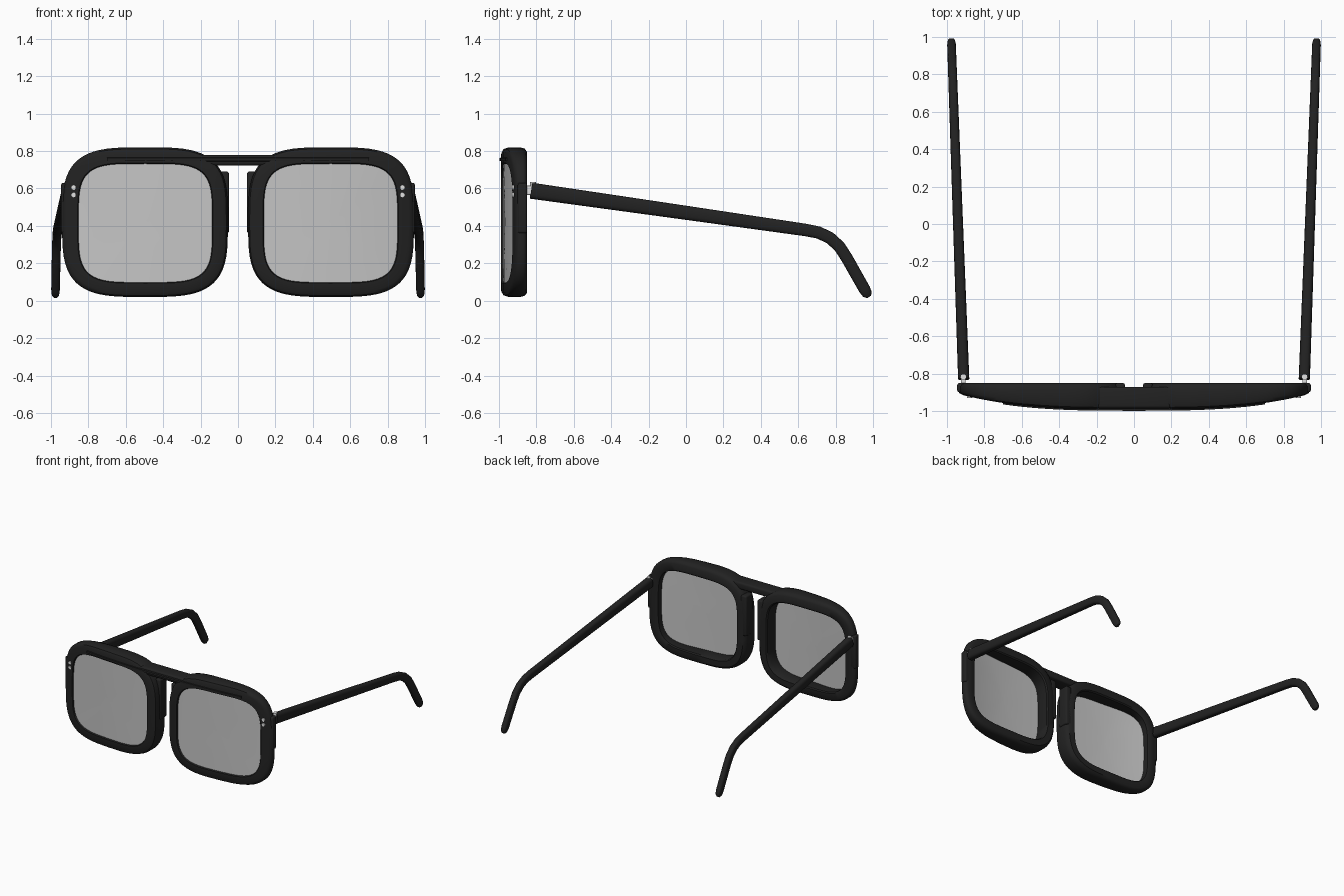
import bpy, bmesh, math
from mathutils import Vector, Matrix

cube = bpy.data.objects.get("Cube")
if cube:
    bpy.data.objects.remove(cube, do_unlink=True)


def material(name, value, rough):
    m = bpy.data.materials.new(name)
    m.use_nodes = True
    color = (value, value, value, 1)
    m.diffuse_color = color
    node = m.node_tree.nodes["Principled BSDF"]
    node.inputs["Base Color"].default_value = color
    node.inputs["Roughness"].default_value = rough
    return m


BLACK = material("black plastic", 0.016, 0.5)
GLASS = material("grey lens", 0.56, 0.4)
METAL = material("light metal", 0.75, 0.4)
BACK = -0.85


def front(x):
    """Depth of the gently wrapped front surface."""
    return -0.99 + 0.085 * abs(x / 0.95) ** 3


def finish(name, bm, mat, mirror=True):
    bmesh.ops.recalc_face_normals(bm, faces=bm.faces)
    me = bpy.data.meshes.new(name)
    bm.to_mesh(me)
    bm.free()
    me.materials.append(mat)
    for p in me.polygons:
        p.use_smooth = True
    me.set_sharp_from_angle(angle=math.radians(40))
    ob = bpy.data.objects.new(name, me)
    bpy.context.collection.objects.link(ob)
    if mirror:
        ob.modifiers.new("Mirror", "MIRROR").use_mirror_merge = False
    return ob


def loft(name, rings, mat, closed=False, mirror=True):
    """Skin a list of equal rings, either capped or joined end to start."""
    bm = bmesh.new()
    loops = [[bm.verts.new(p) for p in r] for r in rings]
    n = len(loops[0])
    pairs = list(zip(loops, loops[1:]))
    if closed:
        pairs.append((loops[-1], loops[0]))
    else:
        bm.faces.new(loops[0])
        bm.faces.new(loops[-1])
    for a, b in pairs:
        for i in range(n):
            j = (i + 1) % n
            bm.faces.new((a[i], a[j], b[j], b[i]))
    return finish(name, bm, mat, mirror)


def squircle(cx, cz, rx, rz, power, n=72):
    pts = []
    for i in range(n):
        a = math.tau * i / n
        c, s = math.cos(a), math.sin(a)
        pts.append(Vector((cx + rx * math.copysign(abs(c) ** (2 / power), c), 0,
                           cz + rz * math.copysign(abs(s) ** (2 / power), s))))
    return pts


def block(name, lo, hi, bevel, mat, mirror=True):
    lo, hi = Vector(lo), Vector(hi)
    bm = bmesh.new()
    bmesh.ops.create_cube(bm, size=1)
    for v in bm.verts:
        v.co = (lo + hi) / 2 + v.co * (hi - lo)
    bmesh.ops.bevel(bm, geom=bm.edges[:], offset=bevel, segments=3,
                    profile=0.5, affect="EDGES")
    return finish(name, bm, mat, mirror)


def cylinder(name, center, radius, length, axis, mat):
    bm = bmesh.new()
    turn = Matrix.Rotation(math.pi / 2, 4, "X") if axis == "Y" else Matrix()
    bmesh.ops.create_cone(bm, cap_ends=True, segments=16, radius1=radius,
                          radius2=radius, depth=length,
                          matrix=Matrix.Translation(center) @ turn)
    return finish(name, bm, mat)


# Rims: section given as (inner to outer, front to back)
outer = squircle(0.497, 0.42, 0.443, 0.40, 3.5)
inner = squircle(0.495, 0.415, 0.357, 0.317, 4.2)
section = [(0, 0.08), (0.06, 0), (0.7, 0), (0.9, 0.07), (1, 0.25), (1, 0.72),
           (0.92, 0.9), (0.72, 1), (0.1, 1), (0, 0.93)]
rings = []
for t, d in section:
    ring = []
    for a, b in zip(inner, outer):
        p = a.lerp(b, t)
        p.y = front(p.x) + (BACK - front(p.x)) * d
        ring.append(p)
    rings.append(ring)
loft("rims", rings, BLACK, closed=True)

# Lenses: thin curved sheets just behind the front edge
mid = Vector((0.495, 0, 0.415))
rings = []
scales = (0.05, 0.35, 0.7, 1.01)
for offset, order in ((0.012, scales), (0.028, scales[::-1])):
    for k in order:
        ring = [mid.lerp(p, k) for p in inner]
        for p in ring:
            p.y = front(p.x) + offset
        rings.append(ring)
loft("lenses", rings, GLASS)

# Bridge and the slim ridge running along the brow
block("bridge", (-0.2, -0.985, 0.722), (0.2, -0.87, 0.78), 0.015, BLACK, False)
rings = []
for i in range(29):
    x = -0.7 + i * 0.05
    y = front(x)
    rings.append([(x, y - 0.008, 0.747), (x, y - 0.008, 0.763),
                  (x, y + 0.02, 0.768), (x, y + 0.02, 0.742)])
loft("brow_ridge", rings, BLACK, mirror=False)

# Nose pads and end plates on the rim edges
block("nose_pads", (0.048, -0.94, 0.36), (0.1, BACK, 0.69), 0.012, BLACK)
block("end_plates", (0.89, -0.90, 0.36), (0.945, BACK, 0.63), 0.012, BLACK)

# Temples: rounded section swept along a bent path, tapering to the tip
path = [(-0.828, 0.588), (0.0, 0.47), (0.64, 0.378), (0.71, 0.364), (0.77, 0.335),
        (0.82, 0.29), (0.86, 0.228), (0.955, 0.06), (0.97, 0.034), (0.979, 0.02)]
taper = [1, 1, 1, 1, 1, 1, 1, 1, 0.85, 0.4]
rings = []
for i, (y, z) in enumerate(path):
    a, b = path[max(i - 1, 0)], path[min(i + 1, len(path) - 1)]
    tangent = Vector((0, b[0] - a[0], b[1] - a[1])).normalized()
    up = Vector((1, 0, 0)).cross(tangent)
    f = (y + 0.83) / 1.81
    center = Vector((0.91 + 0.066 * f, y, z))
    w, h = (0.03 - 0.007 * f) * taper[i], (0.043 - 0.012 * f) * taper[i]
    rings.append([center + Vector((p.x, 0, 0)) + up * p.z
                  for p in squircle(0, 0, w, h, 3, 20)])
loft("temples", rings, BLACK)

# Hinges and front rivets
cylinder("hinge_pins", (0.912, -0.818, 0.59), 0.015, 0.088, "Z", METAL)
block("hinge_plates", (0.9, -0.86, 0.565), (0.925, -0.815, 0.615), 0.004, METAL)
for label, z in (("upper", 0.605), ("lower", 0.565)):
    cylinder(label + "_rivets", (0.88, front(0.88), z), 0.013, 0.016, "Y", METAL)
